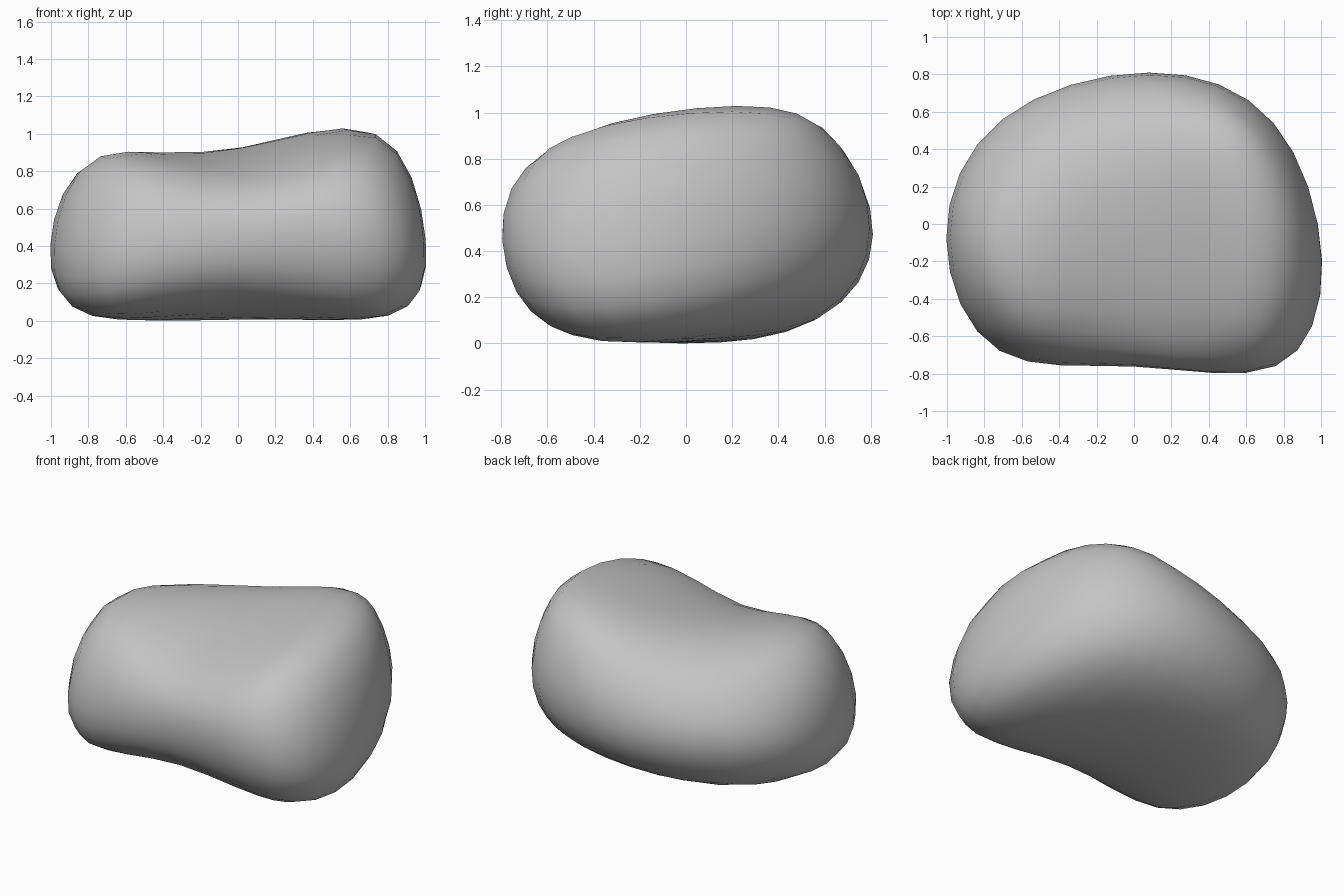
import bpy
import bmesh
from mathutils import Vector

default_cube = bpy.data.objects.get("Cube")
if default_cube:
    bpy.data.objects.remove(default_cube, do_unlink=True)

# Surface points in hundredths: three layers, each walking round from front left
RING = [(-1, -1), (0, -1), (1, -1), (1, 0), (1, 1), (0, 1), (-1, 1), (-1, 0)]
LAYERS = {
    -1: [(-64, -54, 6), (0, -61, 14), (66, -58, 7), (81, -7, 5),
         (60, 50, 19), (0, 57, 11), (-59, 46, 12), (-79, -1, 4)],
    0: [(-72, -68, 37), (0, -76, 46), (76, -76, 43), (100, -20, 43),
        (75, 54, 55), (8, 81, 47), (-71, 56, 44), (-100, -8, 40)],
    1: [(-58, -53, 80), (0, -59, 73), (62, -59, 85), (74, 3, 100),
        (56, 53, 94), (5, 59, 87), (-53, 47, 74), (-75, -1, 87)],
}
targets = {(x, y, level): Vector(point) / 100
           for level, points in LAYERS.items()
           for (x, y), point in zip(RING, points)}
targets[0, 0, 1] = Vector((0, 0, 0.9))
targets[0, 0, -1] = Vector((0, -0.03, 0.005))


def limit_point(vert):
    """Where the smoothed surface passes for one cage corner."""
    n = len(vert.link_edges)
    total = vert.co * n * n
    neighbours = [edge.other_vert(vert) for edge in vert.link_edges]
    for other in neighbours:
        total += other.co * 4
    for face in vert.link_faces:
        for corner in face.verts:
            if corner != vert and corner not in neighbours:
                total += corner.co
    return total / (n * (n + 5))


# Cage: a cube split once each way, pushed out until its smooth skin meets the points
bm = bmesh.new()
bmesh.ops.create_cube(bm, size=2)
bmesh.ops.subdivide_edges(bm, edges=bm.edges[:], cuts=1, use_grid_fill=True)
goal = {vert: targets[tuple(round(c) for c in vert.co)] for vert in bm.verts}
for vert, point in goal.items():
    vert.co = point
for _ in range(10):
    moves = {vert: point - limit_point(vert) for vert, point in goal.items()}
    for vert, move in moves.items():
        vert.co += move
bmesh.ops.recalc_face_normals(bm, faces=bm.faces[:])
for face in bm.faces:
    face.smooth = True
mesh = bpy.data.meshes.new("pebble")
bm.to_mesh(mesh)
bm.free()

# Smooth stone body
pebble = bpy.data.objects.new("pebble", mesh)
bpy.context.collection.objects.link(pebble)
smooth = pebble.modifiers.new("smooth_skin", 'SUBSURF')
smooth.levels = smooth.render_levels = 2

# Plain grey stone
grey = bpy.data.materials.new("stone_grey")
grey.use_nodes = True
colour = (0.55, 0.55, 0.55, 1)
grey.diffuse_color = colour
grey.node_tree.nodes["Principled BSDF"].inputs["Base Color"].default_value = colour
mesh.materials.append(grey)
